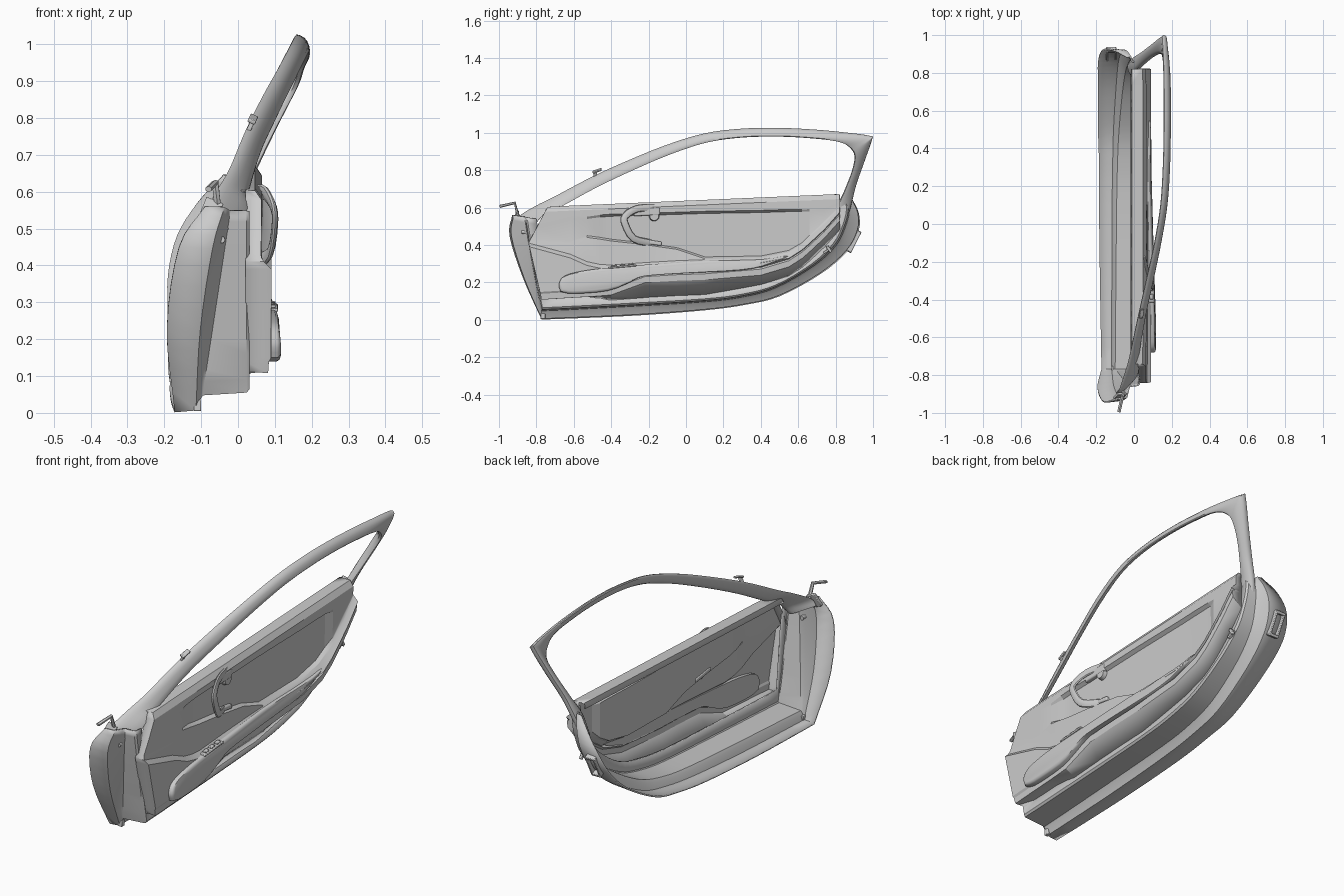
import bpy, bmesh, math
from mathutils import Vector

if "Cube" in bpy.data.objects:
    bpy.data.objects.remove(bpy.data.objects["Cube"])


def finish(name, bm, thick=0.0, bevel=0.0, angle=32):
    bmesh.ops.recalc_face_normals(bm, faces=bm.faces)
    me = bpy.data.meshes.new(name)
    bm.to_mesh(me)
    bm.free()
    ob = bpy.data.objects.new(name, me)
    bpy.context.collection.objects.link(ob)
    bpy.ops.object.select_all(action='DESELECT')
    ob.select_set(True)
    bpy.context.view_layer.objects.active = ob
    bpy.ops.object.shade_smooth_by_angle(angle=math.radians(angle))
    if thick:
        m = ob.modifiers.new("thickness", 'SOLIDIFY')
        m.thickness, m.offset = thick, 0
    if bevel:
        m = ob.modifiers.new("bevel", 'BEVEL')
        m.width, m.segments = bevel, 2
    return ob


def loft(name, rings, closed=False, caps=False, **kw):
    bm = bmesh.new()
    vs = [[bm.verts.new(p) for p in r] for r in rings]
    n = len(rings[0])
    for a, b in zip(vs, vs[1:]):
        for i in range(n if closed else n - 1):
            j = (i + 1) % n
            bm.faces.new((a[i], a[j], b[j], b[i]))
    if caps:
        bm.faces.new(vs[0])
        bm.faces.new(vs[-1])
    return finish(name, bm, **kw)


def smooth(pts, k=5):
    # Catmull-Rom resampling of points of any dimension
    p = [Vector(q) for q in pts]
    p = [p[0] * 2 - p[1]] + p + [p[-1] * 2 - p[-2]]
    out = []
    for a, b, c, d in zip(p, p[1:], p[2:], p[3:]):
        for s in range(k):
            t = s / k
            out.append((b * 2 + (c - a) * t + (a * 2 - b * 5 + c * 4 - d) * t * t
                        + (b * 3 - a - c * 3 + d) * t ** 3) * 0.5)
    return out + [p[-2]]


def tube(name, pts, r1, r2, k=6, n=10):
    path = smooth(pts, k) if k > 1 else [Vector(p) for p in pts]
    rings = []
    for i, p in enumerate(path):
        t = (path[min(i + 1, len(path) - 1)] - path[max(i - 1, 0)]).normalized()
        u = t.cross(Vector((1, 0, 0))).normalized()
        w = t.cross(u)
        rings.append([p + u * r1 * math.cos(a * math.tau / n) + w * r2 * math.sin(a * math.tau / n)
                      for a in range(n)])
    return loft(name, rings, closed=True, caps=True)


def box(name, loc, size, rot=(0, 0, 0), bevel=0.003):
    bm = bmesh.new()
    bmesh.ops.create_cube(bm, size=1)
    bmesh.ops.scale(bm, vec=size, verts=bm.verts)
    ob = finish(name, bm, bevel=bevel)
    ob.location, ob.rotation_euler = loc, [math.radians(a) for a in rot]
    return ob


def disc(name, loc, r, depth, rot):
    bm = bmesh.new()
    bmesh.ops.create_cone(bm, cap_ends=True, segments=20, radius1=r, radius2=r * 0.85, depth=depth)
    ob = finish(name, bm)
    ob.location, ob.rotation_euler = loc, [math.radians(a) for a in rot]
    return ob


# Jamb shell: U-shaped rim, open outside; columns: outer x,y,z | seam y,z | inner y,z
jamb = [(-.09, -.925, .56, -.86, .55, -.80, .54), (-.16, -.94, .45, -.84, .42, -.78, .42),
        (-.193, -.87, .23, -.80, .20, -.76, .22), (-.172, -.77, .005, -.77, .05, -.75, .13),
        (-.18, -.3, .025, -.3, .075, -.3, .15), (-.185, .1, .055, .1, .10, .1, .17),
        (-.185, .32, .085, .3, .125, .33, .20), (-.19, .5, .13, .48, .175, .5, .25),
        (-.19, .72, .25, .68, .29, .66, .36), (-.19, .86, .37, .80, .40, .74, .46),
        (-.165, .92, .48, .85, .50, .78, .53), (-.11, .92, .57, .87, .58, .80, .60),
        (-.04, .885, .645, .86, .64, .81, .65)]
rows = smooth(jamb[:4], 4)[:-1] + smooth(jamb[3:], 4)
rings = []
for ax, ay, az, by, bz, dy, dz in rows:
    A, B, D = Vector((ay, az)), Vector((by, bz)), Vector((dy, dz))
    bx = -.105 + .15 * bz
    sec = [(ax, A), (ax + (bx - ax) * .75, A.lerp(B, .1)), (ax + (bx - ax) * .9, A.lerp(B, .75)),
           (bx, B), (.022, B.lerp(D, .1)), (.028, B.lerp(D, .2)), (.022, D)]
    rings.append([(x, q[0], q[1]) for x, q in sec])
loft("jamb_shell", rings, thick=.008)

# Door card: y | bottom z, ledge z, recess low z, recess high z, recess depth
card = [(-.77, .11, .39, .43, .50, 0), (-.62, .12, .33, .42, .54, 0), (-.53, .125, .29, .45, .54, 0),
        (-.46, .13, .275, .44, .55, .016), (-.40, .135, .272, .43, .555, .018),
        (-.22, .20, .285, .41, .56, .018), (-.05, .21, .295, .385, .565, .018),
        (.10, .215, .30, .335, .57, .018), (.40, .24, .305, .34, .575, .018),
        (.55, .285, .33, .37, .58, .018), (.62, .33, .375, .41, .58, .016),
        (.66, .365, .41, .45, .58, 0), (.74, .44, .485, .53, .59, 0), (.82, .53, .575, .61, .625, 0)]
rings = []
for i, (y, zb, za, zl, zu, d) in enumerate(card):
    zt = .60 + .07 * (y + .8) / 1.62
    w = min(1, max(0, (y + .5) / .28))  # undercut below the armrest
    drop = .08 * w * min(1, max(.4, 1.45 - y))if y < .4 else .05
    sec = [(-.015, zt - .025), (-.01, zt), (.045, zt), (.062, zt - .025), (.062, zu + .012),
           (.062 - d, zu), (.06 - d, zl), (.062, zl - .01), (.068, za + .02), (.088, za),
           (.088 - .018 * w, zb + .04), (.082, zb + .03), (.08, zb), (.026, zb - drop)]
    rings.append([Vector((x, y, z)) for x, z in sec])
for p in rings[0]:  # slanted front edge
    p.y += -.07 * min(1, (p.z - .11) / .3) + .1 * max(0, (p.z - .41) / .19)
flat = lambda r: [Vector((min(p.x, .02), p.y, p.z)) for p in r]
loft("door_card", [flat(rings[0])] + rings + [flat(rings[-1])], thick=.006, angle=20)

# Window frame: outer edge point and inner edge point per station
frame = [(-.09, -.90, .525, -.005, -.82, .49), (-.075, -.885, .56, .015, -.79, .53),
         (-.045, -.80, .61, .02, -.745, .575), (-.015, -.70, .66, .022, -.67, .605),
         (.03, -.50, .765, .052, -.48, .708),
         (.075, -.30, .855, .095, -.28, .803), (.12, -.10, .935, .135, -.08, .888),
         (.152, .10, .995, .165, .11, .95), (.165, .30, 1.02, .178, .30, .977),
         (.17, .50, 1.024, .182, .50, .982), (.17, .70, 1.014, .182, .68, .972),
         (.167, .85, 1.0, .178, .80, .957), (.16, .985, .983, .165, .865, .93),
         (.154, .995, .965, .148, .90, .88), (.10, .952, .84, .105, .888, .80),
         (.045, .91, .72, .055, .85, .70), (.0, .88, .60, .015, .81, .61),
         (-.025, .845, .49, .0, .775, .50)]
nrm = Vector((.91, 0, -.41))
rings = []
for s in smooth(frame, 5):
    o, i = Vector(s[:3]), Vector(s[3:])
    ring = []
    for k in range(12):
        a = k * math.tau / 12
        c, sn = math.cos(a), math.sin(a)
        c, sn = [math.copysign(abs(v) ** .75, v) for v in (c, sn)]
        ring.append(o.lerp(i, .5 - .5 * c) + nrm * .019 * sn)
    rings.append(ring)
loft("window_frame", rings, closed=True, caps=True, angle=45)

# Armrest: tapered teardrop pad
outline = [(-.67, .15), (-.68, .19), (-.65, .235), (-.55, .262), (-.40, .28), (-.15, .30), (.10, .318),
           (.40, .325), (.55, .342), (.45, .30), (.30, .265), (.0, .25), (-.22, .235), (-.30, .20),
           (-.42, .155), (-.60, .14)]
pad = [tuple(p) for p in smooth(outline + outline[:1], 3)[:-1]]


def pad_ring(dx, inset, base=None):
    out = []
    for y, z in pad:
        c = Vector((min(.4, max(-.62, y)), .2 + .09 * (y + .6)))
        q = Vector((y, z)).lerp(c, inset)
        x = .116 - .024 * min(1, max(0, (y + .5) / .7)) - .08 * max(0, z - .2 - .09 * (y + .6))
        out.append((base if base else x - dx, q[0], q[1]))
    return out


loft("armrest", [pad_ring(0, 0, .068), pad_ring(.010, 0), pad_ring(.003, .08), pad_ring(0, .25)],
     closed=True, caps=True, angle=40)

# Window switches on the armrest
box("switch_plate", (.092, -.34, .285), (.032, .15, .010), (5, 0, 0))
for k in range(3):
    box("switch_button", (.092, -.385 + .045 * k, .290 + .004 * k), (.02, .028, .008), (6, 0, 0))

# Pull handle, its mounts and the release knob
tube("pull_handle", [(.05, -.16, .60), (.075, -.26, .595), (.097, -.325, .555), (.10, -.325, .51),
                     (.087, -.28, .435), (.05, -.19, .41)], .02, .009, k=3)
box("handle_mount_upper", (.055, -.21, .578), (.025, .14, .04), (3, 0, 0), .006)
box("handle_mount_lower", (.048, -.19, .415), (.025, .12, .022), (-8, 0, 0), .006)
disc("release_knob", (.055, -.17, .555), .028, .022, (0, 90, 0))

# Front bracket arm with base plate
tube("mirror_bracket", [(-.08, -.995, .607), (-.062, -.915, .625), (-.056, -.902, .57),
                        (-.06, -.875, .515)], .008, .010, k=1, n=6)
box("bracket_base", (-.075, -.91, .545), (.05, .015, .07), (-20, 22, 0))

# Small hardware: bolt, hinge stop, frame clip, latch, striker
disc("hinge_bolt", (-.045, -.865, .47), .011, .03, (90, 0, 0))
box("hinge_stop", (-.11, -.765, .02), (.02, .025, .03))
box("frame_clip_stem", (.035, -.485, .78), (.012, .02, .035), (0, 25, 0))
box("frame_clip_head", (.04, -.475, .797), (.022, .05, .010), (20, 25, 0))
for dx in (-.022, .022):
    box("latch_side", (-.12 + dx, .897, .42), (.01, .03, .12), (-27, 0, 0))
for s in (-1, 1):
    box("latch_end", (-.12, .897 + s * .025, .42 + s * .05), (.05, .03, .015), (-27, 0, 0))
box("striker", (.02, .755, .37), (.05, .045, .012), (35, 0, 0))
box("striker_pin", (.04, .765, .378), (.015, .015, .04), (35, 0, 0))
